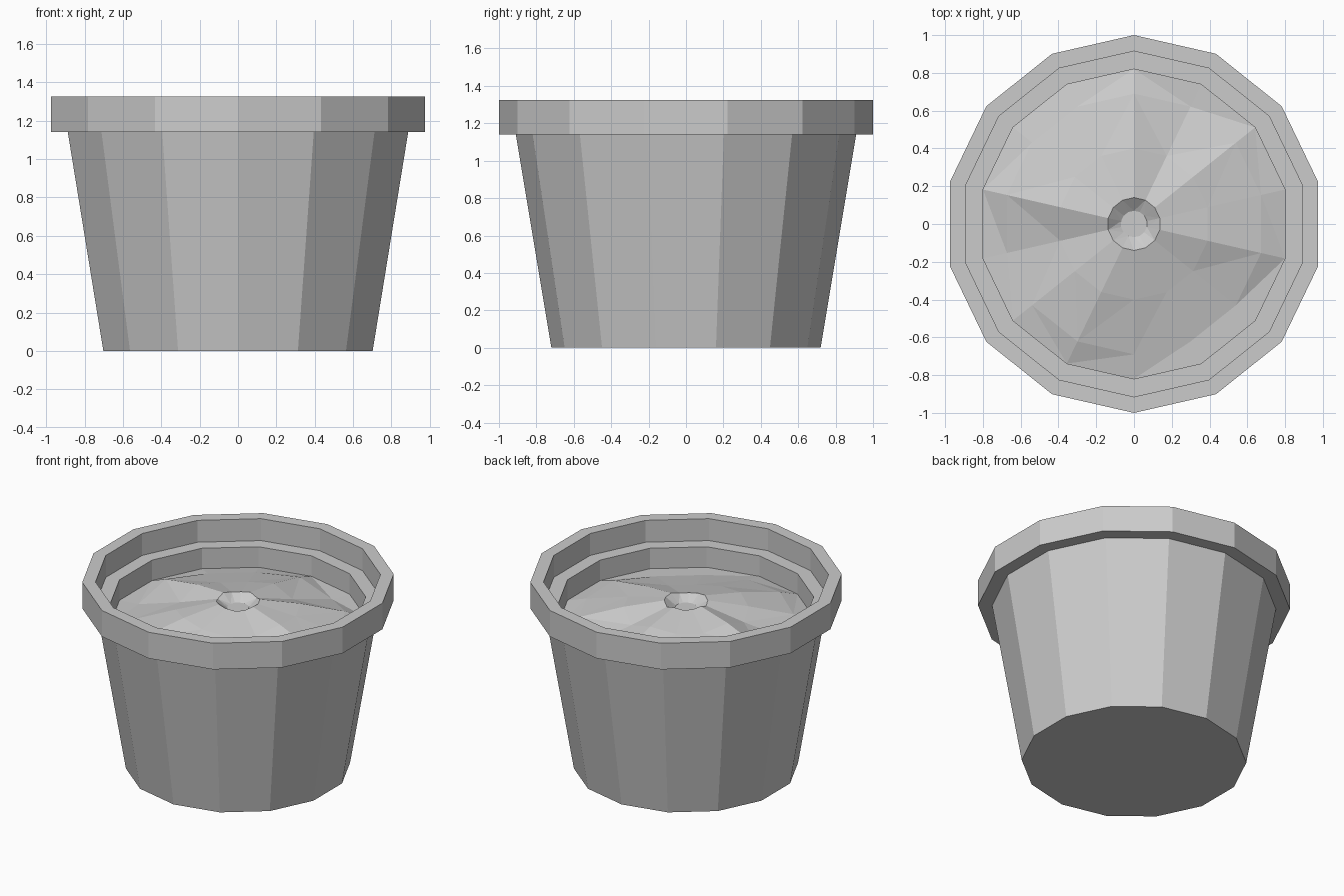
import bpy, bmesh, math

SIDES = 14

cube = bpy.data.objects.get("Cube")
if cube:
    bpy.data.objects.remove(cube, do_unlink=True)

grey = bpy.data.materials.new("plain grey")
grey.use_nodes = True
colour = (0.6, 0.6, 0.6, 1)
grey.diffuse_color = colour
grey.node_tree.nodes["Principled BSDF"].inputs["Base Color"].default_value = colour


def lathe(name, profile, height_offset=None, cap_start=True):
    """Revolve (radius, z) rings into a flat-shaded faceted shape."""
    bm = bmesh.new()
    rings = []
    for r, z in profile:
        ring = []
        for k in range(SIDES):
            a = math.pi / 2 + k * math.tau / SIDES
            dz = height_offset(r, k) if height_offset else 0
            ring.append(bm.verts.new((r * math.cos(a), r * math.sin(a), z + dz)))
        rings.append(ring)
    for low, high in zip(rings, rings[1:]):
        for k in range(SIDES):
            n = (k + 1) % SIDES
            bm.faces.new((low[k], low[n], high[n], high[k]))
    if cap_start:
        bm.faces.new(rings[0][::-1])
    bm.faces.new(rings[-1])
    if height_offset:
        bmesh.ops.triangulate(bm, faces=bm.faces[:])
    bm.normal_update()
    mesh = bpy.data.meshes.new(name)
    bm.to_mesh(mesh)
    bm.free()
    mesh.materials.append(grey)
    obj = bpy.data.objects.new(name, mesh)
    bpy.context.collection.objects.link(obj)
    return obj


# Pot: tapered wall, overhanging rim, inner ledge and cavity
lathe("pot", [(0.72, 0), (0.91, 1.14), (1.0, 1.14), (1.0, 1.325),
              (0.915, 1.325), (0.915, 1.17), (0.82, 1.17), (0.82, 0.95)])

# Soil: low uneven mound with a small planting hole in the middle
SPOKES = [0.02, 0, 0, 0.03, -0.03, 0, 0.02, 0, -0.02, -0.02, 0.02, 0.01, 0.02, -0.03]


def bumps(r, k):
    if r > 0.8 or r < 0.1:
        return 0
    return SPOKES[k] * min(1, r / 0.4)


lathe("soil", [(0.82, 1.025), (0.69, 1.05), (0.4, 1.115), (0.14, 1.165), (0.07, 1.12)],
      bumps, cap_start=False)
